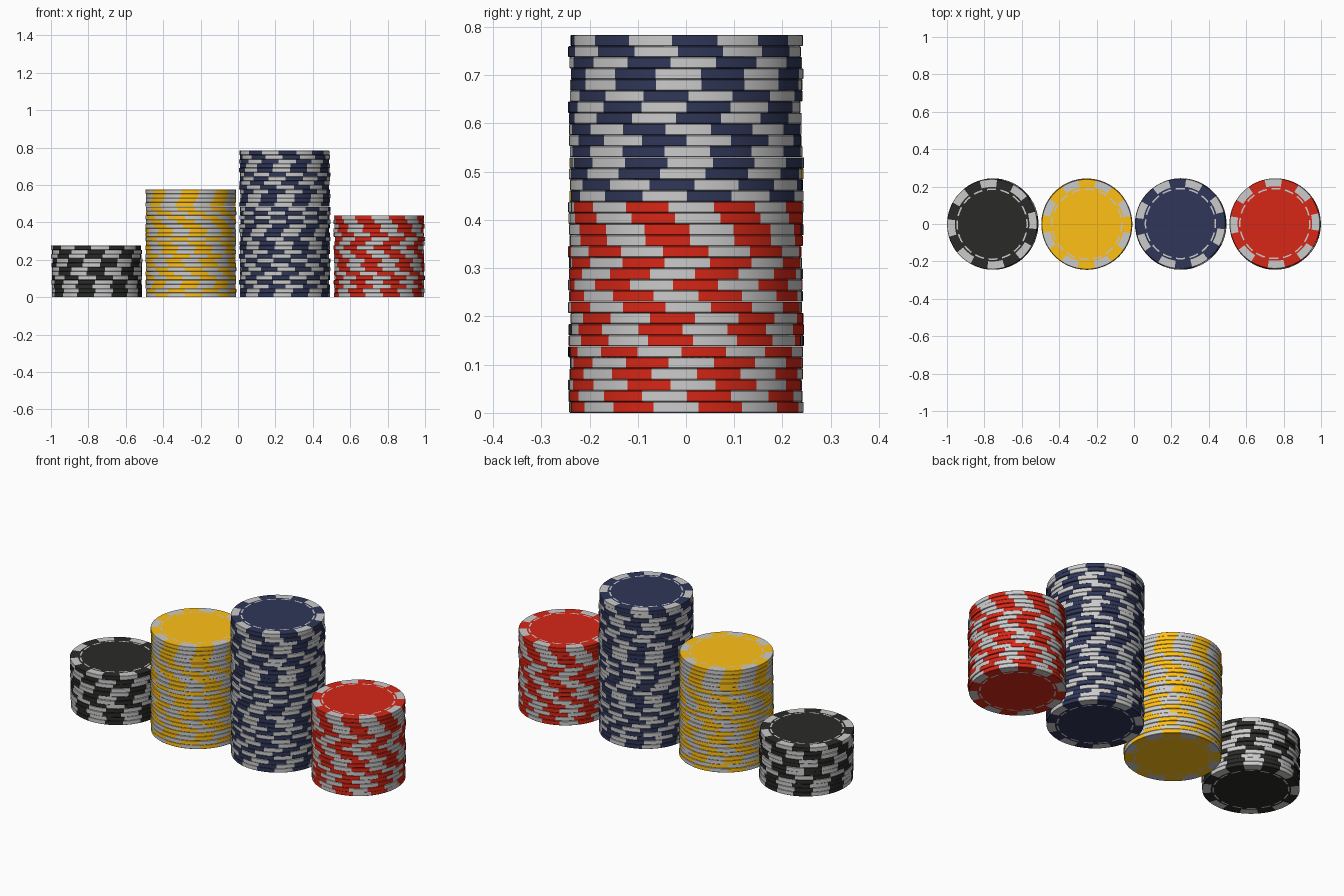
import bpy, math, random

if "Cube" in bpy.data.objects:
    bpy.data.objects.remove(bpy.data.objects["Cube"])

random.seed(4)
SIDES, PITCH, T = 96, 0.02304, 0.0229


def material(name, rgb):
    m = bpy.data.materials.new(name)
    m.diffuse_color = (*rgb, 1)
    m.use_nodes = True
    m.node_tree.nodes["Principled BSDF"].inputs["Base Color"].default_value = m.diffuse_color
    return m


white = material("insert_white", (0.8, 0.8, 0.8))

# Half-section of a chip: face, dashed ring, insert zone, bevelled rim, and back
PROFILE = [(0.183, T), (0.191, T), (0.199, T), (0.2395, T), (0.241, T - 0.0015),
           (0.241, 0.0015), (0.2395, 0), (0.199, 0), (0.191, 0), (0.183, 0)]
DASH_BANDS, PLAIN_BANDS = (0, 8), (1, 7)


def chip_mesh(name, mat):
    verts, faces, slots = [], [], []
    for r, z in PROFILE:
        for i in range(SIDES):
            a = math.tau * (i - 3) / SIDES      # centre an insert on angle zero
            verts.append((r * math.cos(a), r * math.sin(a), z))
    for band in range(len(PROFILE) - 1):
        for i in range(SIDES):
            j = (i + 1) % SIDES
            a, b = band * SIDES, (band + 1) * SIDES
            faces.append((a + i, b + i, b + j, a + j))
            if band in DASH_BANDS:
                slots.append(int(i % 6 < 4))        # 16 dashes
            elif band in PLAIN_BANDS:
                slots.append(0)
            else:
                slots.append(int((i // 6) % 2 == 0))  # 8 edge inserts
    # Centre discs
    last = (len(PROFILE) - 1) * SIDES
    faces += [tuple(range(SIDES)), tuple(range(last + SIDES - 1, last - 1, -1))]
    slots += [0, 0]
    me = bpy.data.meshes.new(name)
    me.from_pydata(verts, [], faces)
    me.materials.append(mat)
    me.materials.append(white)
    me.polygons.foreach_set("material_index", slots)
    me.update()
    return me


def stack(name, rgb, x, count, top_angle):
    me = chip_mesh(name + "_chip", material(name, rgb))
    for k in range(count):
        ob = bpy.data.objects.new(f"{name}_chip_{k + 1}", me)
        bpy.context.collection.objects.link(ob)
        # Hand-stacked look: small sideways slip and a random turn
        slip, way = random.uniform(0.001, 0.004), random.uniform(0, math.tau)
        ob.location = (x + slip * math.cos(way), slip * math.sin(way), k * PITCH)
        turn = top_angle if k == count - 1 else random.uniform(0, 360)
        ob.rotation_euler.z = math.radians(turn)
    # Smooth rim, sharp face edges (mesh is shared by the whole stack)
    bpy.ops.object.select_all(action='DESELECT')
    ob.select_set(True)
    bpy.context.view_layer.objects.active = ob
    bpy.ops.object.shade_smooth_by_angle(angle=math.radians(30))


stack("black", (0.023, 0.023, 0.021), -0.755, 12, 5)
stack("yellow", (1.0, 0.53, 0.008), -0.252, 25, 22)
stack("blue", (0.03, 0.038, 0.098), 0.25, 34, 26.5)
stack("red", (0.68, 0.02, 0.008), 0.755, 19, 2)
